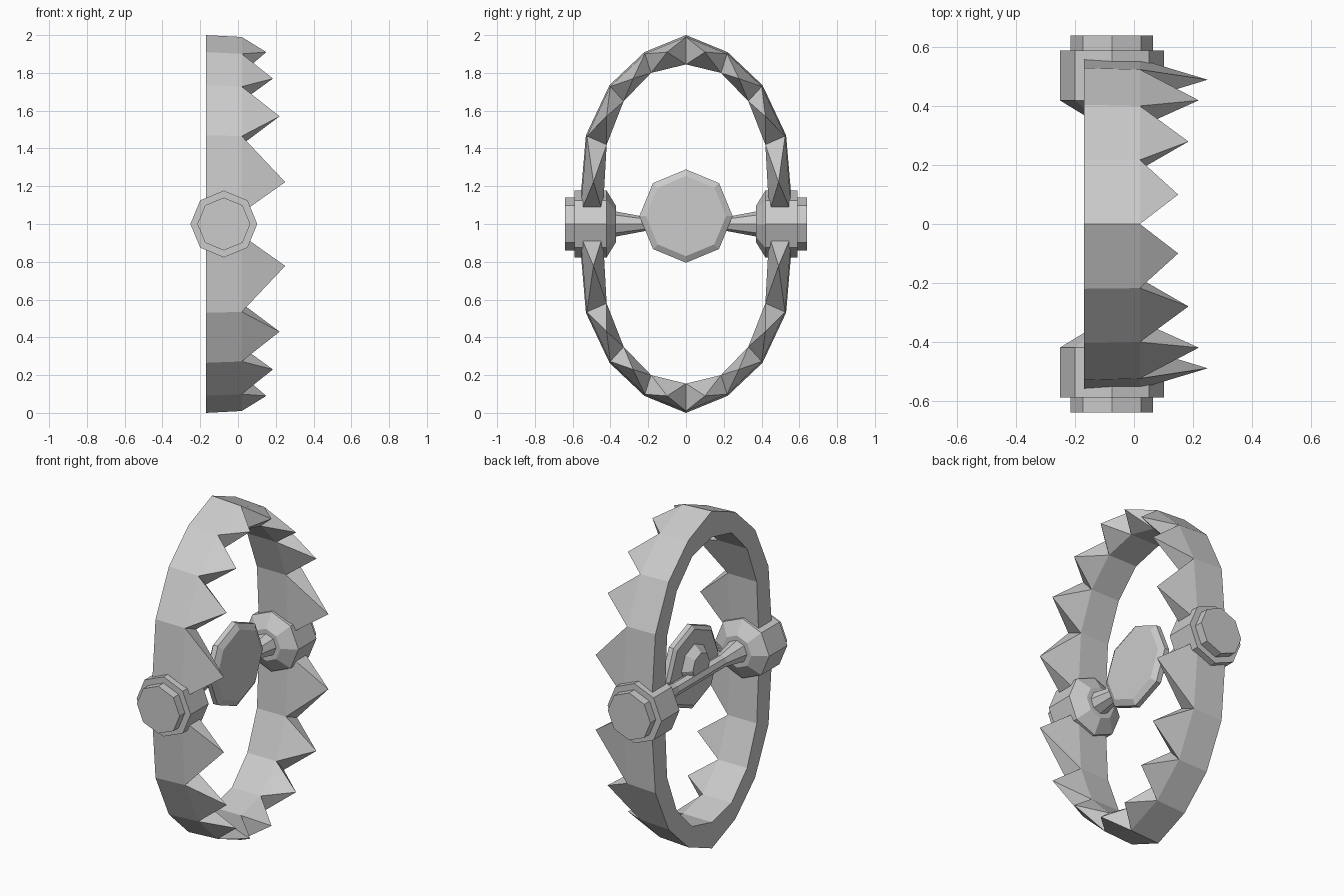
import bpy, bmesh, math
from mathutils import Vector

cube = bpy.data.objects.get("Cube")
if cube:
    bpy.data.objects.remove(cube)

steel = bpy.data.materials.new("grey steel")
steel.use_nodes = True
GREY = (0.6, 0.6, 0.6, 1)
steel.diffuse_color = GREY
steel.node_tree.nodes["Principled BSDF"].inputs["Base Color"].default_value = GREY

AXLE_X, AXLE_Z = -0.075, 1.0


def finish(name, bm):
    """Turn a bmesh into a flat-shaded object."""
    bmesh.ops.recalc_face_normals(bm, faces=bm.faces)
    mesh = bpy.data.meshes.new(name)
    bm.to_mesh(mesh)
    bm.free()
    mesh.materials.append(steel)
    obj = bpy.data.objects.new(name, mesh)
    bpy.context.collection.objects.link(obj)
    return obj


def turned(name, profile, axis, centre, sides=8):
    """Eight-sided turned solid; profile holds (distance along axis, radius)."""
    bm = bmesh.new()
    rings = []
    for along, radius in profile:
        ring = []
        for i in range(sides):
            a = math.tau * i / sides
            u, w = radius * math.cos(a), radius * math.sin(a)
            offset = (along, u, w) if axis == "x" else (u, along, w)
            ring.append(bm.verts.new(Vector(centre) + Vector(offset)))
        rings.append(ring)
    for r0, r1 in zip(rings, rings[1:]):
        for i in range(sides):
            k = (i + 1) % sides
            bm.faces.new((r0[i], r0[k], r1[k], r1[i]))
    bm.faces.new(rings[0])
    bm.faces.new(rings[-1])
    return finish(name, bm)


# Half arch from the crown to the hinge: (y, height above axle)
OUTER = [(0, 1.0), (0.22, 0.91), (0.405, 0.735), (0.53, 0.47), (0.565, 0.06)]
INNER = [(0, 0.845), (0.185, 0.80), (0.33, 0.65), (0.42, 0.42), (0.44, 0.06)]
# Tooth tips from the crown to the hinge: (x, y, height above axle)
TIPS = [(0.15, 0.10, 0.91), (0.185, 0.28, 0.77),
        (0.22, 0.42, 0.57), (0.25, 0.49, 0.222)]
BACK, FRONT = -0.17, 0.02


def jaw(name, side):
    """Half ring with one pyramid tooth on each segment."""
    bm = bmesh.new()
    for flip in (1, -1):
        def vert(x, y, h):
            return bm.verts.new((x, flip * y, AXLE_Z + side * h))
        stations = []
        for (oy, oh), (iy, ih) in zip(OUTER, INNER):
            stations.append([vert(FRONT, oy * 0.99, oh * 0.99), vert(BACK, oy, oh),
                             vert(BACK, iy, ih), vert(FRONT, iy, ih)])
        for a, b, tip in zip(stations, stations[1:], TIPS):
            for k in range(3):
                bm.faces.new((a[k], a[k + 1], b[k + 1], b[k]))
            point = vert(*tip)
            base = (a[0], a[3], b[3], b[0])
            for k in range(4):
                bm.faces.new((base[k], base[(k + 1) % 4], point))
        bm.faces.new(stations[-1])
    bmesh.ops.remove_doubles(bm, verts=bm.verts, dist=0.0005)
    return finish(name, bm)


jaw("upper_jaw", 1)
jaw("lower_jaw", -1)

# Hinge hubs with a stepped outer cap and a bevelled inner end
HUB = [(0.37, 0.095), (0.42, 0.177), (0.59, 0.177), (0.59, 0.14), (0.64, 0.14)]
for label, s in (("front", -1), ("back", 1)):
    turned(label + "_hinge_hub", [(s * y, r) for y, r in HUB], "y",
           (AXLE_X, 0, AXLE_Z))

# Axle that narrows towards the middle
turned("axle", [(-0.38, 0.068), (-0.22, 0.038), (0.22, 0.038), (0.38, 0.068)],
       "y", (AXLE_X, 0, AXLE_Z))

# Trigger plate and the stub that joins it to the axle
turned("trigger_plate", [(-0.055, 0.225), (-0.04, 0.247), (-0.01, 0.247), (0.01, 0.212)],
       "x", (0, 0, 1.042))
turned("plate_stub", [(-0.1, 0.08), (-0.05, 0.125)], "x", (0, 0, 1.06))
